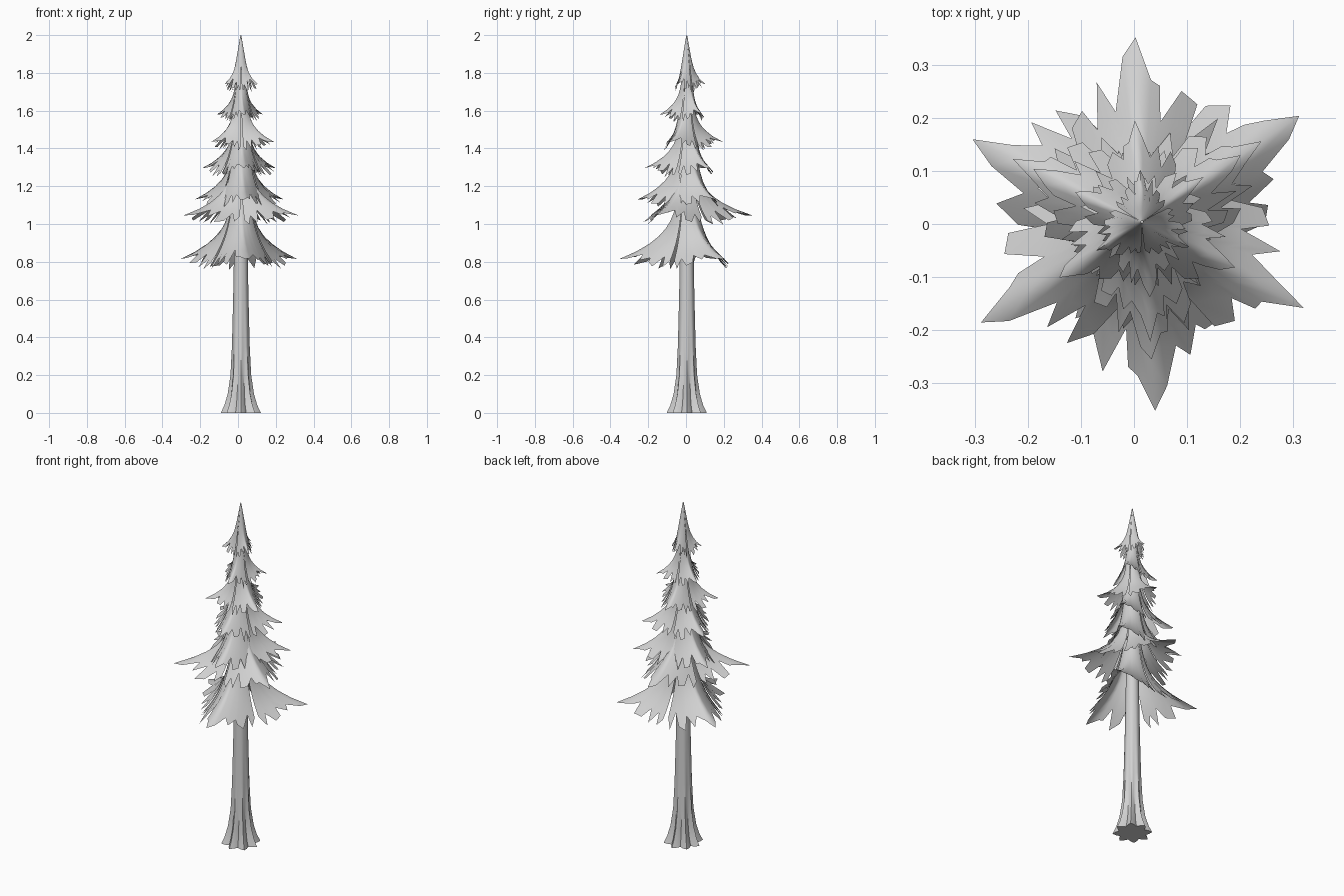
import bpy, bmesh, math, random

random.seed(4)
CX, CY = 0.015, 0.004

cube = bpy.data.objects.get("Cube")
if cube:
    bpy.data.objects.remove(cube, do_unlink=True)

grey = bpy.data.materials.new("pale_grey")
grey.use_nodes = True
grey.diffuse_color = (0.64, 0.64, 0.64, 1)
grey.node_tree.nodes["Principled BSDF"].inputs["Base Color"].default_value = (0.64, 0.64, 0.64, 1)


def finish(bm, name, angle):
    mesh = bpy.data.meshes.new(name)
    bm.to_mesh(mesh)
    bm.free()
    mesh.materials.append(grey)
    obj = bpy.data.objects.new(name, mesh)
    bpy.context.collection.objects.link(obj)
    bpy.ops.object.select_all(action="DESELECT")
    obj.select_set(True)
    bpy.context.view_layer.objects.active = obj
    bpy.ops.object.shade_smooth_by_angle(angle=math.radians(angle))


def bridge(bm, upper, lower, closed=False):
    n = len(upper)
    for i in range(n if closed else n - 1):
        j = (i + 1) % n
        bm.faces.new((upper[i], lower[i], lower[j], upper[j]))


def polar(bm, r, angle, z):
    a = math.radians(angle)
    return bm.verts.new((CX + r * math.cos(a), CY + r * math.sin(a), z))


# Trunk with root ridges fading upward: (height, radius, ridge depth)
trunk_profile = [(0, 0.09, 0.18), (0.04, 0.074, 0.18), (0.1, 0.06, 0.16), (0.2, 0.049, 0.12),
                 (0.35, 0.045, 0.05), (0.6, 0.04, 0.02), (0.8, 0.037, 0), (1.2, 0.03, 0), (1.75, 0.012, 0)]
SIDES = 32
bm = bmesh.new()
rings = []
for z, r, depth in trunk_profile:
    rings.append([polar(bm, r * (1 + depth * math.cos(i * math.pi / 2)), i * 360 / SIDES, z)
                  for i in range(SIDES)])
for low, high in zip(rings, rings[1:]):
    bridge(bm, high, low, True)
bm.faces.new(list(reversed(rings[0])))
bm.faces.new(rings[-1])
finish(bm, "trunk", 50)


# Ragged hem of one bough: (angle from the tip, how far down the hem reaches)
HEM = [(-59, 0.92), (-51, 1), (-45, 0.89), (-37, 1), (-28, 1), (-25, 0.9), (-17, 0.99), (-12, 0.89),
       (-5, 0.96), (0, 1), (6, 0.96), (10, 0.95), (13, 0.87), (20, 1), (29, 0.98), (32, 0.88),
       (41, 1.02), (47, 0.9), (53, 1), (59, 0.94)]
ROWS = 9


# Skirt of three drooping boughs, each with a raised tip
def skirt(name, tip_z, reach, height, neck, core, heading, flare):
    bm = bmesh.new()
    for bough in range(3):
        length = reach * random.uniform(0.98, 1.03)
        flip = random.choice((-1, 1))
        columns = []
        for rel, end in HEM[::flip]:
            rel *= flip
            side = abs(rel) / 60
            spread = 0.6 + 0.4 * (1 - side) ** 2.2
            if rel:
                end += random.uniform(-0.03, 0.03)
            column = []
            for k in range(ROWS + 1):
                t = end * k / ROWS
                r = neck + core * t + (length * spread - neck - core) * t ** flare
                drop = height * t * (1 + 0.16 * side * t)
                angle = heading + bough * 120 + rel * (1 - 0.06 * t * t)
                column.append(polar(bm, r, angle, tip_z + height - drop))
            columns.append(column)
        for left, right in zip(columns, columns[1:]):
            bridge(bm, left, right)
    bmesh.ops.remove_doubles(bm, verts=bm.verts, dist=0.0005)
    bmesh.ops.recalc_face_normals(bm, faces=bm.faces)
    finish(bm, name, 85)


# Tiers from the bottom up: tip height, reach, height, neck, core, heading, flare
tiers = [
    (0.815, 0.36, 0.36, 0.045, 0.06, 274, 3.4),
    (1.045, 0.35, 0.31, 0.045, 0.05, 92, 3.6),
    (1.13, 0.265, 0.31, 0.045, 0.04, 274, 3.6),
    (1.295, 0.225, 0.28, 0.035, 0.035, 274, 3.8),
    (1.435, 0.19, 0.26, 0.03, 0.03, 94, 4),
    (1.58, 0.14, 0.24, 0.022, 0.025, 276, 4.2),
    (1.74, 0.1, 0.26, 0.002, 0.046, 92, 6),
]
for number, tier in enumerate(tiers, 1):
    skirt(f"bough_tier_{number}", *tier)
